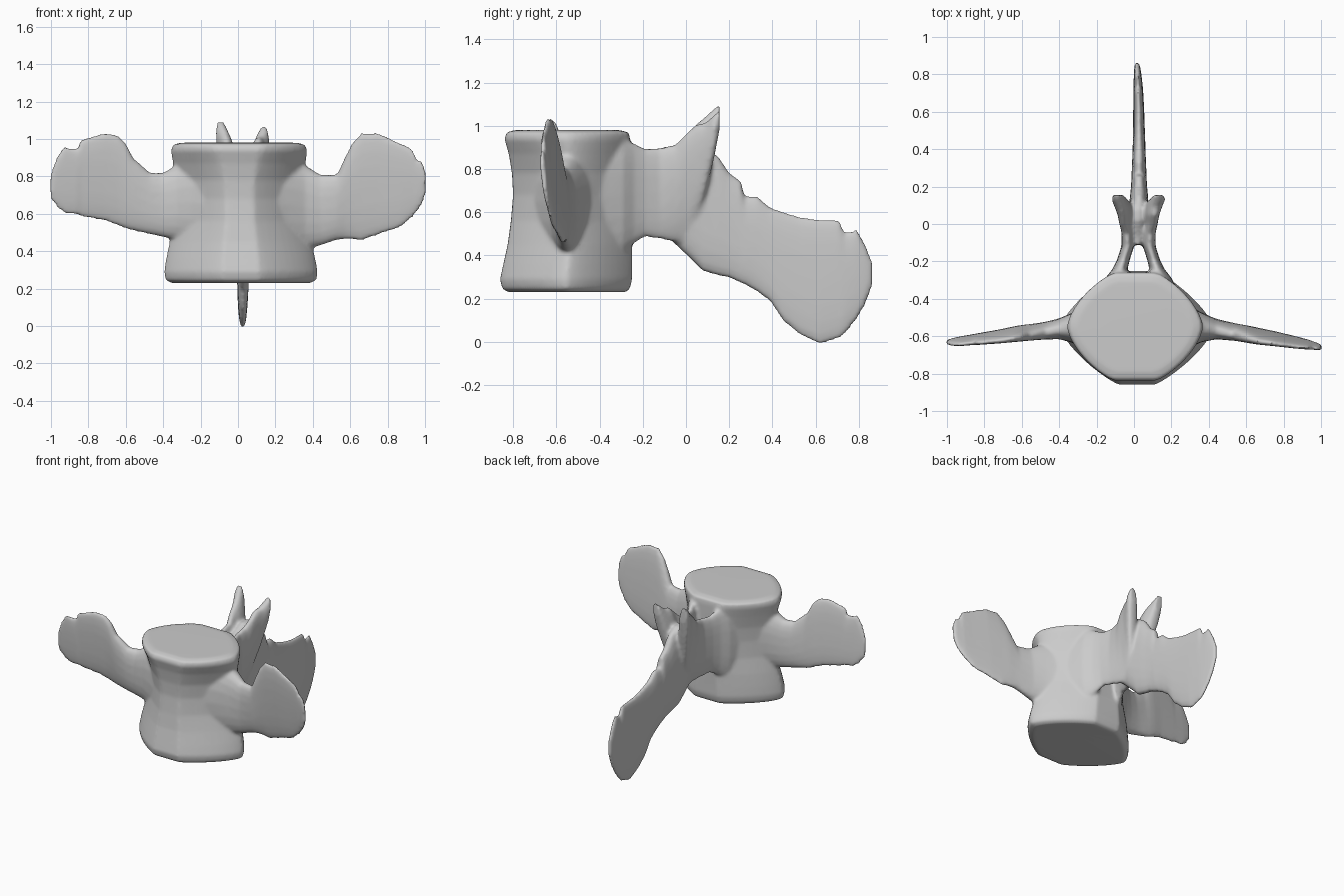
import bpy, bmesh, math
from mathutils import Vector


def ring(half_a, half_b, n, power):
    """Superellipse outline as (a, b) pairs."""
    pts = []
    for i in range(n):
        t = 2 * math.pi * i / n
        c, s = math.cos(t), math.sin(t)
        pts.append((half_a * math.copysign(abs(c) ** (2 / power), c),
                    half_b * math.copysign(abs(s) ** (2 / power), s)))
    return pts


def loft(name, rings):
    """Skin a closed solid through a list of rings."""
    bm = bmesh.new()
    loops = [[bm.verts.new(p) for p in r] for r in rings]
    n = len(loops[0])
    for a, b in zip(loops, loops[1:]):
        for i in range(n):
            j = (i + 1) % n
            bm.faces.new((a[i], a[j], b[j], b[i]))
    bm.faces.new(loops[0][::-1])
    bm.faces.new(loops[-1])
    bmesh.ops.recalc_face_normals(bm, faces=bm.faces)
    mesh = bpy.data.meshes.new(name)
    bm.to_mesh(mesh)
    bm.free()
    ob = bpy.data.objects.new(name, mesh)
    bpy.context.collection.objects.link(ob)
    return ob


def blade(name, axis, stations, lean=lambda d: 0):
    """Flat process; station = (distance, side offset, z low, z high, half thickness)."""
    rings = []
    for d, off, lo, hi, th in stations:
        r = []
        for a, b in ring(th, (hi - lo) / 2, 20, 2.4):
            z = (lo + hi) / 2 + b
            s = off + a + lean(d) * b
            r.append(Vector((d, s, z) if axis == 'x' else (s, d, z)))
        rings.append(r)
    return loft(name, rings)


# Spool-shaped body, rounded diamond in plan:
# z, half width, front y, back y, roundness (1 = diamond, 2 = ellipse)
body = []
for z, rx, y0, y1, p in [
        (.23, .37, -.82, -.28, 1.35), (.245, .405, -.85, -.26, 1.35),
        (.29, .412, -.86, -.25, 1.35), (.36, .40, -.845, -.25, 1.33),
        (.45, .38, -.825, -.25, 1.3), (.56, .355, -.81, -.255, 1.25),
        (.68, .345, -.80, -.26, 1.25), (.78, .345, -.805, -.26, 1.3),
        (.87, .355, -.82, -.26, 1.42), (.94, .365, -.84, -.26, 1.55),
        (.97, .352, -.83, -.265, 1.6), (.98, .31, -.79, -.31, 1.6)]:
    cy, ry = (y0 + y1) / 2, (y1 - y0) / 2
    body.append([Vector((.02 - .015 * z + a, cy + max(-ry, min(ry, b)), z))
                 for a, b in ring(rx, ry * 1.13, 64, p)])
parts = [loft("body", body)]


# Side wings, each with its own irregular outline, tops tipped forward
def tip_forward(x):
    return -.10 * min(1, max(0, (abs(x) - .35) / .2))


parts.append(blade("left_wing", 'x', [
    (-.12, -.55, .38, .92, .20), (-.25, -.55, .42, .90, .125),
    (-.33, -.555, .46, .86, .08), (-.40, -.56, .475, .82, .056),
    (-.47, -.57, .49, .82, .046), (-.56, -.58, .51, .90, .038),
    (-.60, -.584, .52, .98, .035), (-.64, -.589, .535, 1.02, .032),
    (-.71, -.60, .56, 1.035, .027), (-.84, -.616, .585, 1.0, .021),
    (-.86, -.618, .59, .945, .021), (-.93, -.627, .60, .965, .017),
    (-.97, -.631, .635, .905, .014), (-1.003, -.633, .68, .82, .011)],
    tip_forward))
parts.append(blade("right_wing", 'x', [
    (.12, -.55, .38, .92, .20), (.27, -.55, .40, .90, .125),
    (.36, -.552, .41, .86, .08), (.44, -.562, .43, .81, .054),
    (.53, -.576, .46, .81, .044), (.57, -.583, .462, .90, .039),
    (.61, -.59, .46, .98, .036), (.66, -.599, .455, 1.035, .032),
    (.75, -.613, .485, 1.035, .027), (.87, -.634, .525, .98, .021),
    (.94, -.646, .585, .945, .017), (.955, -.649, .61, .89, .016),
    (.985, -.656, .645, .885, .014), (1.003, -.66, .70, .83, .011)],
    tip_forward))

# Rear spine
parts.append(blade("rear_spine", 'y', [
    (-.11, .02, .50, .86, .035), (-.06, .022, .46, .87, .058),
    (.02, .023, .385, .91, .06), (.08, .025, .325, .91, .054),
    (.15, .027, .305, .86, .048), (.20, .027, .295, .785, .043),
    (.255, .027, .27, .745, .04), (.27, .027, .265, .675, .04),
    (.33, .027, .23, .675, .037), (.39, .027, .185, .625, .035),
    (.45, .027, .093, .605, .033), (.53, .026, .028, .58, .031),
    (.62, .025, -.014, .57, .029), (.71, .023, .015, .565, .026),
    (.735, .022, .035, .503, .025), (.79, .02, .10, .525, .021),
    (.83, .018, .17, .455, .017), (.863, .016, .26, .37, .011)]))

# Arch walls that rise into a pair of pointed horns
for side, name, drop in ((-1, "left_arch", 0), (1, "right_arch", .03)):
    parts.append(blade(name, 'y', [
        (y, .024 + side * off, lo, hi - drop * (y > .05), th)
        for y, off, lo, hi, th in [
            (-.40, .14, .38, .95, .09), (-.29, .118, .41, .945, .06),
            (-.24, .098, .455, .92, .04), (-.19, .08, .485, .895, .034),
            (-.12, .058, .475, .90, .034), (-.05, .049, .46, .915, .038),
            (0, .047, .44, .965, .04), (.05, .056, .55, 1.01, .044),
            (.09, .074, .68, 1.045, .045), (.13, .10, .85, 1.08, .04),
            (.155, .11, .98, 1.10, .028)]],
        lambda y, s=side: s * .13 * min(1, max(0, (y + .1) / .1))))

# Fuse the parts into one smoothly blended bone
bpy.ops.object.select_all(action='DESELECT')
for p in parts:
    p.select_set(True)
bone = parts[0]
bpy.context.view_layer.objects.active = bone
bpy.ops.object.join()
bone.name = "vertebra"

fuse = bone.modifiers.new("fuse", 'REMESH')
fuse.mode = 'VOXEL'
fuse.voxel_size = .011
relax = bone.modifiers.new("relax", 'SMOOTH')
relax.factor = .5
relax.iterations = 6
thin = bone.modifiers.new("lighten", 'DECIMATE')
thin.ratio = .4
for m in (fuse, relax, thin):
    bpy.ops.object.modifier_apply(modifier=m.name)
bpy.ops.object.shade_smooth_by_angle(angle=math.radians(60))
